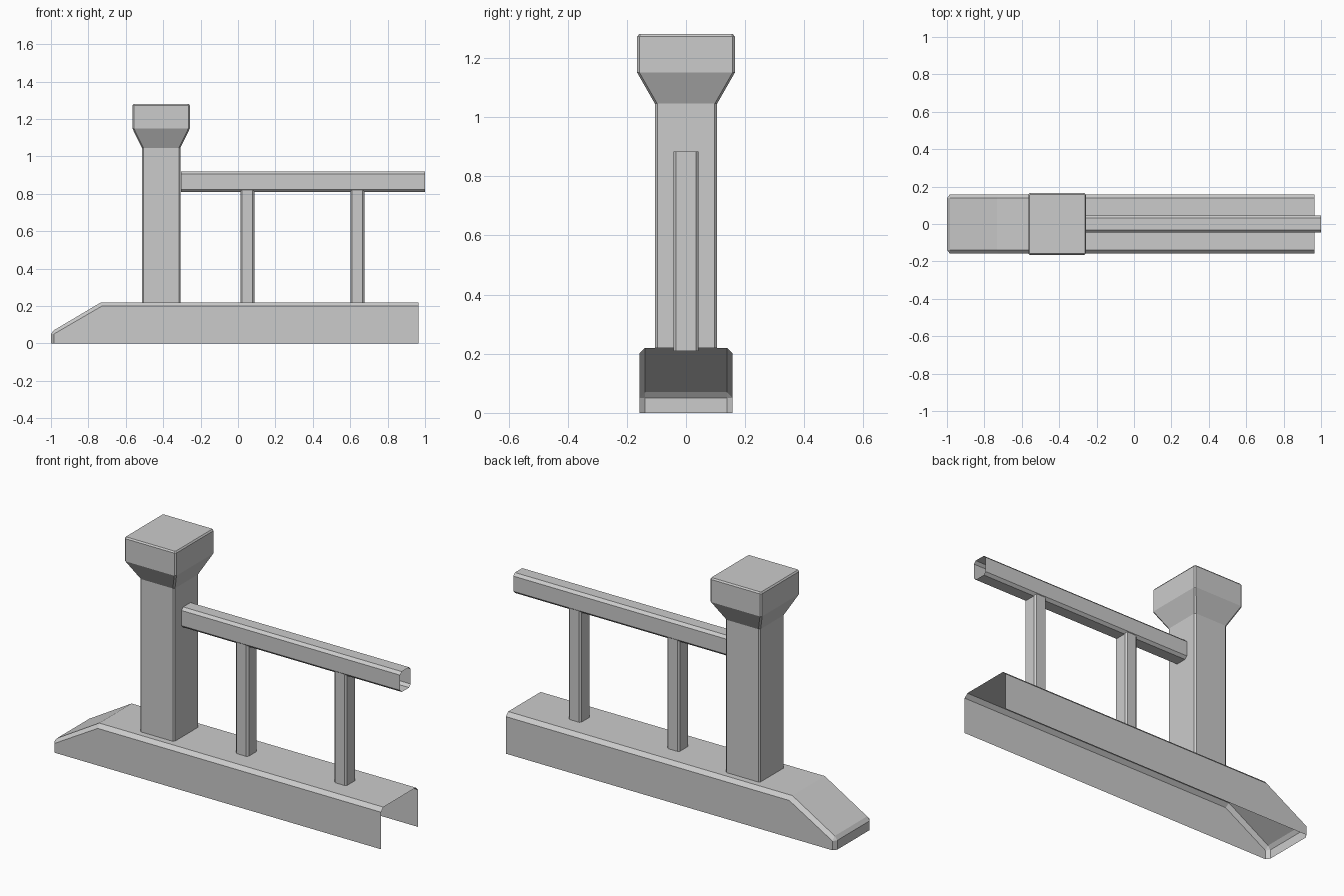
import bpy, bmesh

if "Cube" in bpy.data.objects:
    bpy.data.objects.remove(bpy.data.objects["Cube"])


def loft(name, rings, closed=True, cap_end=False):
    """Skin a list of equal-length point rings into one flat-shaded object."""
    bm = bmesh.new()
    rows = [[bm.verts.new(p) for p in ring] for ring in rings]
    n = len(rows[0])
    for a, b in zip(rows, rows[1:]):
        for i in range(n if closed else n - 1):
            j = (i + 1) % n
            bm.faces.new((a[i], a[j], b[j], b[i]))
    if cap_end:
        bm.faces.new(rows[-1])
    bmesh.ops.remove_doubles(bm, verts=bm.verts, dist=1e-5)
    bmesh.ops.recalc_face_normals(bm, faces=bm.faces)
    mesh = bpy.data.meshes.new(name)
    bm.to_mesh(mesh)
    bm.free()
    ob = bpy.data.objects.new(name, mesh)
    bpy.context.collection.objects.link(ob)
    return ob


def chamfered(hx, hy, c):
    """Rectangle outline with cut corners."""
    return [(hx, -hy + c), (hx, hy - c), (hx - c, hy), (-hx + c, hy),
            (-hx, hy - c), (-hx, -hy + c), (-hx + c, -hy), (hx - c, -hy)]


def column(name, cx, sections, cap=False):
    """Upright part from (z, half x, half y, chamfer) sections."""
    rings = [[(cx + x, y, z) for x, y in chamfered(hx, hy, c)]
             for z, hx, hy, c in sections]
    return loft(name, rings, cap_end=cap)


# Base: chamfered channel, open below and at the right end, sloped at the left
W, V = 0.158, 0.138
half_stations = [
    [(0.965, W, 0), (0.965, W, 0.20), (0.965, V, 0.22)],
    [(-0.727, W, 0), (-0.727, W, 0.20), (-0.732, V, 0.22)],
    [(-0.985, W, 0), (-0.985, W, 0.05), (-0.985, V, 0.07)],
    [(-1.0, V, 0), (-1.0, V, 0.05), (-1.0, V, 0.05)],
]
stations = [[(x, -y, z) for x, y, z in h] + h[::-1] for h in half_stations]
base = loft("base_channel", stations, closed=False)
bm = bmesh.new()
bm.from_mesh(base.data)
# nose plate
nose = [v for v in bm.verts if v.co.x < -0.999]
bmesh.ops.contextual_create(bm, geom=nose) if not any(
    all(v.co.x < -0.999 for v in f.verts) for f in bm.faces) else None
nose_faces = [f for f in bm.faces if all(v.co.x < -0.999 for v in f.verts)]
if not nose_faces:
    nose.sort(key=lambda v: (v.co.z, v.co.y if v.co.z < 0.01 else -v.co.y))
    bm.faces.new(nose)
bmesh.ops.recalc_face_normals(bm, faces=bm.faces)
bm.to_mesh(base.data)
bm.free()

# Main post with flared cap
column("post", -0.411, [
    (0.22, 0.103, 0.105, 0.008),
    (1.045, 0.103, 0.105, 0.008),
    (1.15, 0.154, 0.165, 0.008),
    (1.272, 0.154, 0.165, 0.008),
    (1.28, 0.148, 0.159, 0.005),
], cap=True)

# Balusters, running up into the rail
for i, x in enumerate((0.05, 0.638)):
    column(f"baluster_{i + 1}", x, [(0.21, 0.0375, 0.042, 0.009),
                                    (0.883, 0.0375, 0.042, 0.009)])

# Hand rail: hollow chamfered tube with open ends
outline = chamfered(0.045, 0.055, 0.014)
loft("hand_rail", [[(x, y, 0.865 + z) for y, z in outline]
                   for x in (-0.305, 1.0)])
